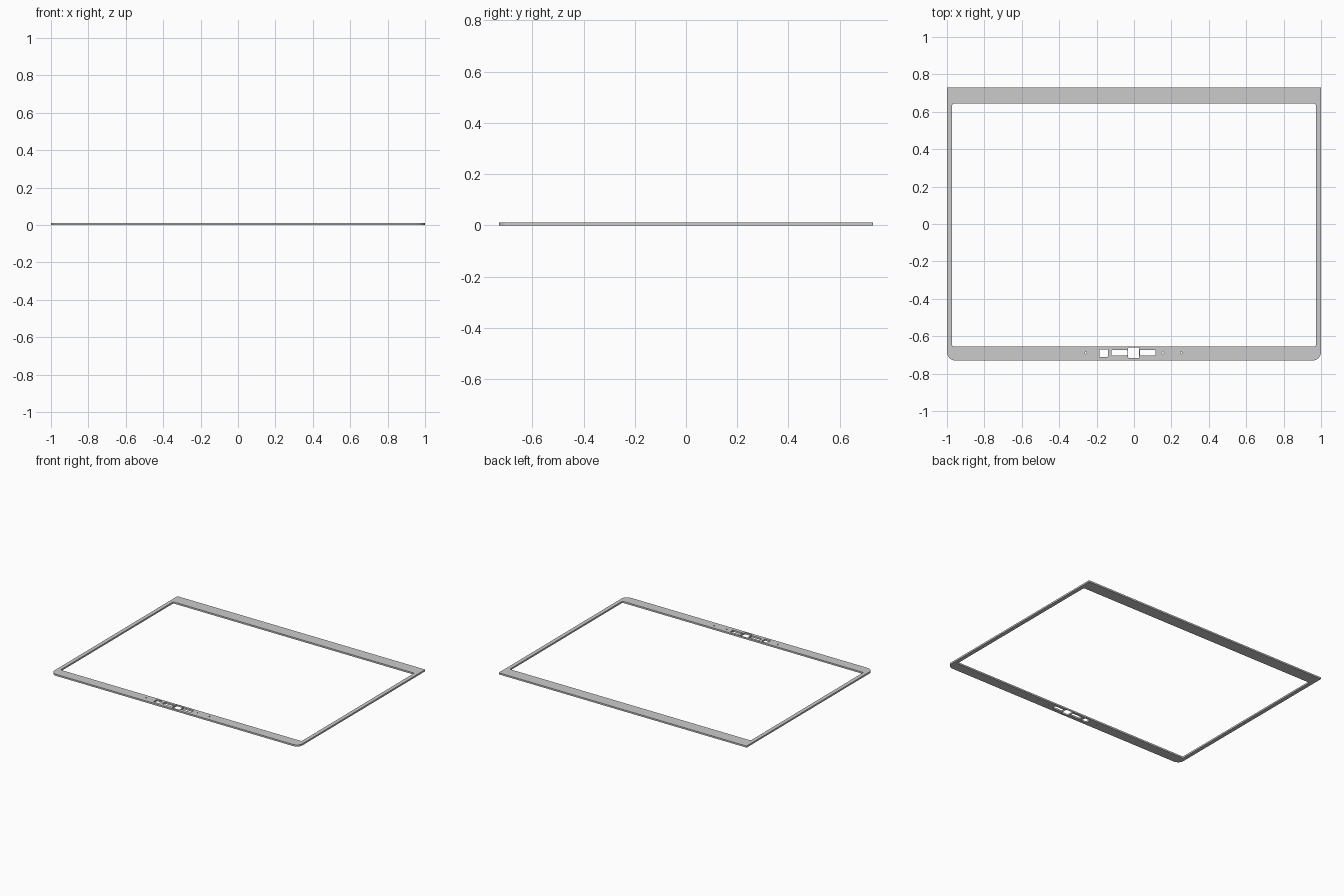
import bpy, bmesh
from math import sin, cos, pi

if "Cube" in bpy.data.objects:
    bpy.data.objects.remove(bpy.data.objects["Cube"])

T = 0.012  # frame thickness


def rounded(x0, x1, y0, y1, r_low, r_high, n=8):
    """Rectangle outline with separate radii for lower and upper corners."""
    pts = []
    corners = [(x1, y0, -1, 1, r_low, -pi / 2), (x1, y1, -1, -1, r_high, 0),
               (x0, y1, 1, -1, r_high, pi / 2), (x0, y0, 1, 1, r_low, pi)]
    for x, y, sx, sy, r, a in corners:
        for i in range(n + 1):
            t = a + pi / 2 * i / n
            pts.append((x + sx * r + r * cos(t), y + sy * r + r * sin(t)))
    return pts


def circle(x, y, r, n=10):
    return [(x + r * cos(2 * pi * i / n), y + r * sin(2 * pi * i / n)) for i in range(n)]


# Outer outline and screen opening
loops = [rounded(-1, 1, -0.73, 0.73, 0.045, 0.004),
         rounded(-0.972, 0.972, -0.656, 0.643, 0.008, 0.008, 4)]

# Camera and sensor windows in the lower bar
for x0, x1, y0, y1 in [(-0.184, -0.140, -0.711, -0.670),
                       (-0.119, -0.036, -0.704, -0.673),
                       (-0.031, 0.028, -0.717, -0.661),
                       (0.032, 0.114, -0.704, -0.673)]:
    loops.append(rounded(x0, x1, y0, y1, 0.003, 0.003, 3))

# Microphone pinholes
for x in (-0.258, 0.155, 0.253):
    loops.append(circle(x, -0.689, 0.005))

# Filled and extruded flat profile
curve = bpy.data.curves.new("frame_profile", 'CURVE')
curve.dimensions = '2D'
curve.fill_mode = 'BOTH'
curve.extrude = T / 2
for pts in loops:
    s = curve.splines.new('POLY')
    s.points.add(len(pts) - 1)
    for p, (x, y) in zip(s.points, pts):
        p.co = (x, y, 0, 1)
    s.use_cyclic_u = True
temp = bpy.data.objects.new("frame_profile", curve)
bpy.context.collection.objects.link(temp)
bpy.context.view_layer.update()
mesh = bpy.data.meshes.new_from_object(
    temp.evaluated_get(bpy.context.evaluated_depsgraph_get()))
bpy.data.objects.remove(temp)

# Weld caps to walls and stand the frame on the ground
bm = bmesh.new()
bm.from_mesh(mesh)
bmesh.ops.remove_doubles(bm, verts=bm.verts, dist=1e-5)
bmesh.ops.translate(bm, verts=bm.verts, vec=(0, 0, T / 2))
bmesh.ops.recalc_face_normals(bm, faces=bm.faces)
bm.to_mesh(mesh)
bm.free()

frame = bpy.data.objects.new("screen_bezel", mesh)
bpy.context.collection.objects.link(frame)
bpy.context.view_layer.objects.active = frame
frame.select_set(True)
bpy.ops.object.shade_smooth_by_angle(angle=0.6)
